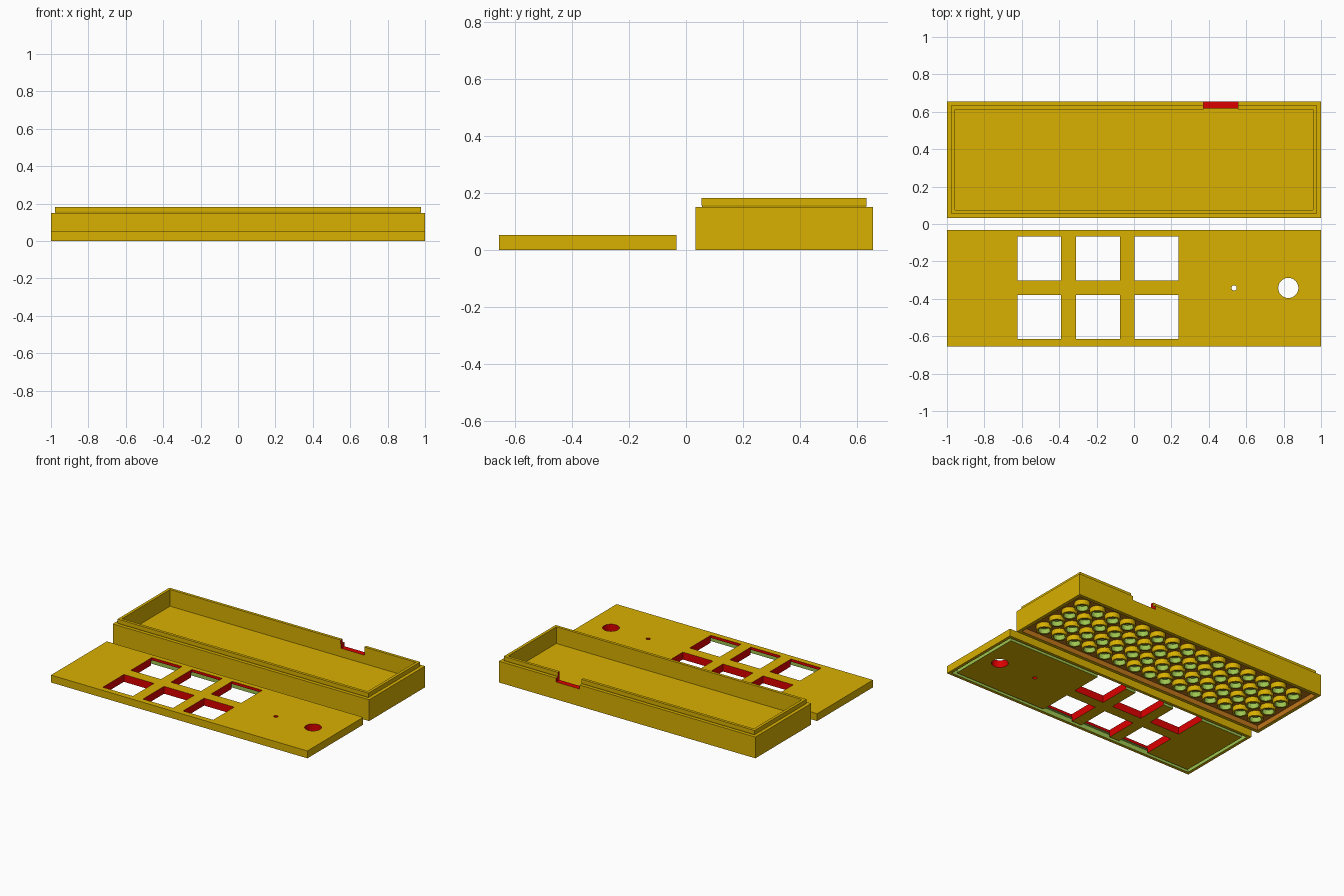
import bpy, bmesh, math

if "Cube" in bpy.data.objects:
    bpy.data.objects.remove(bpy.data.objects["Cube"])


def material(name, rgb):
    m = bpy.data.materials.new(name)
    m.diffuse_color = (*rgb, 1)
    m.use_nodes = True
    m.node_tree.nodes["Principled BSDF"].inputs["Base Color"].default_value = m.diffuse_color
    return m


YELLOW = material("mustard yellow", (0.69, 0.435, 0.0))
RED = material("cutout red", (0.72, 0.0, 0.0))
GREEN = material("groove green", (0.34, 0.56, 0.08))
BROWN = material("orange brown", (0.52, 0.18, 0.01))
MATS = [YELLOW, RED, GREEN, BROWN]


def finish(bm, name, mats):
    bmesh.ops.recalc_face_normals(bm, faces=bm.faces[:])
    me = bpy.data.meshes.new(name)
    bm.to_mesh(me)
    bm.free()
    for m in mats:
        me.materials.append(m)
    ob = bpy.data.objects.new(name, me)
    bpy.context.collection.objects.link(ob)
    return ob


def nested_rects(name, cy, steps):
    """Loft a chain of rectangles: (inset from outer edge, z, material of the band before it)."""
    bm = bmesh.new()
    prev = None
    for inset, z, mat in steps:
        hx, hy = 1.0 - inset, 0.311 - inset
        ring = [bm.verts.new((sx * hx, cy + sy * hy, z))
                for sx, sy in ((-1, -1), (1, -1), (1, 1), (-1, 1))]
        if prev is None:
            bm.faces.new(ring).material_index = mat
        else:
            for i in range(4):
                j = (i + 1) % 4
                f = bm.faces.new((prev[i], prev[j], ring[j], ring[i]))
                f.material_index = mat
        prev = ring
    bm.faces.new(prev)
    return finish(bm, name, MATS)


def box_cutter(x0, x1, y0, y1, z0, z1):
    bm = bmesh.new()
    bmesh.ops.create_cube(bm, size=1)
    for v in bm.verts:
        v.co = (x0 + (v.co.x + 0.5) * (x1 - x0), y0 + (v.co.y + 0.5) * (y1 - y0),
                z0 + (v.co.z + 0.5) * (z1 - z0))
    return finish(bm, "cutter", [RED])


def round_cutter(x, y, r):
    bm = bmesh.new()
    bmesh.ops.create_cone(bm, cap_ends=True, segments=32, radius1=r, radius2=r, depth=0.4)
    bmesh.ops.translate(bm, verts=bm.verts[:], vec=(x, y, 0))
    return finish(bm, "cutter", [RED])


def cut(ob, cutters):
    bpy.context.view_layer.objects.active = ob
    for c in cutters:
        mod = ob.modifiers.new("cut", 'BOOLEAN')
        mod.operation = 'DIFFERENCE'
        mod.solver = 'EXACT'
        mod.material_mode = 'TRANSFER'
        mod.object = c
        bpy.ops.object.modifier_apply(modifier=mod.name)
        bpy.data.objects.remove(c)


CY = 0.344

# Case base: stud recess below, outer walls, stepped rim, inner cavity
base = nested_rects("case_base", CY, [
    (0.024, 0.035, 3), (0.024, 0, 3), (0, 0, 0), (0, 0.15, 0),
    (0.024, 0.15, 0), (0.022, 0.157, 0), (0.022, 0.182, 0),
    (0.042, 0.182, 0), (0.042, 0.152, 0), (0.038, 0.152, 0), (0.038, 0.062, 0)])
# Cable notch in the rear wall
cut(base, [box_cutter(0.372, 0.556, 0.60, 0.70, 0.122, 0.25)])

# Lid: flat plate with a groove underneath for the rim
lid = nested_rects("lid", -CY, [
    (0.044, 0, 0), (0.044, 0.033, 2), (0.021, 0.033, 2), (0.021, 0, 2),
    (0, 0, 0), (0, 0.052, 0)])
# Six square windows, a small hole and a large hole
windows = [box_cutter(x, x + 0.235, y, y + 0.235, -0.1, 0.15)
           for x in (-0.624, -0.311, 0.002) for y in (-0.615, -0.303)]
cut(lid, windows + [round_cutter(0.535, -0.342, 0.014), round_cutter(0.825, -0.342, 0.054)])

# Coupling tubes in the underside recess: 15 x 4, green bores
bm = bmesh.new()
N = 20
PROFILE = [(0.051, 0.036), (0.051, 0.0), (0.038, 0.0), (0.038, 0.0345)]
for ix in range(15):
    for iy in range(4):
        cx, cy = (ix - 7) * 0.125, CY + (iy - 1.5) * 0.125
        rings = [[bm.verts.new((cx + r * math.cos(2 * math.pi * k / N),
                                cy + r * math.sin(2 * math.pi * k / N), z))
                  for k in range(N)] for r, z in PROFILE]
        for b in range(3):
            for k in range(N):
                j = (k + 1) % N
                f = bm.faces.new((rings[b][k], rings[b + 1][k], rings[b + 1][j], rings[b][j]))
                f.material_index = 2 if b == 2 else 0
        bm.faces.new(rings[3]).material_index = 2
        bm.faces.new(rings[0])
tubes = finish(bm, "underside_tubes", MATS)
